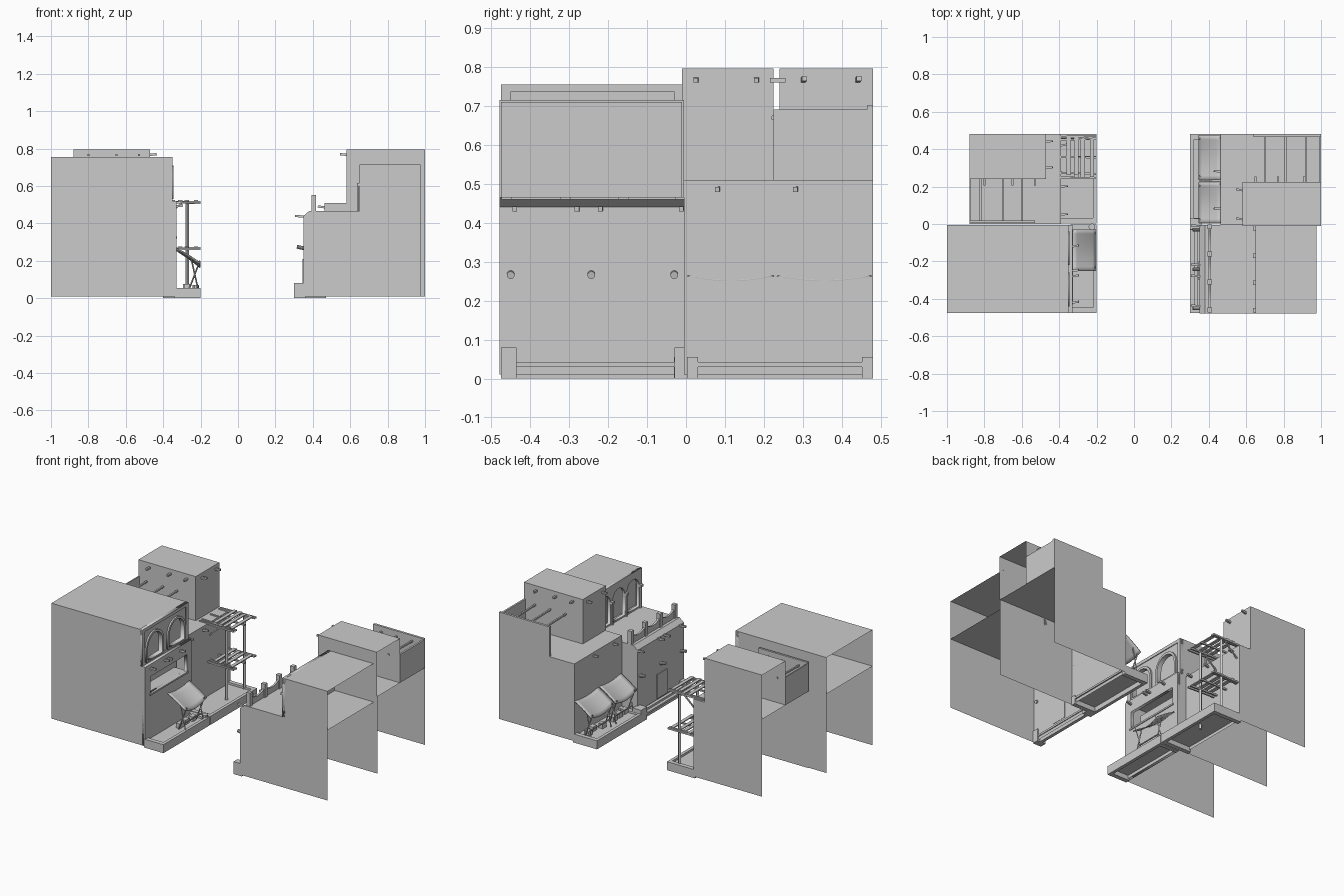
import bpy, math, random
from mathutils import Vector

if "Cube" in bpy.data.objects:
    bpy.data.objects.remove(bpy.data.objects["Cube"])

random.seed(4)


def mesh(name, verts, faces):
    me = bpy.data.meshes.new(name)
    me.from_pydata(verts, [], faces)
    me.update()
    ob = bpy.data.objects.new(name, me)
    bpy.context.collection.objects.link(ob)
    return ob


def box(name, x0, x1, y0, y1, z0, z1):
    v = [(x, y, z) for x in (x0, x1) for y in (y0, y1) for z in (z0, z1)]
    return mesh(name, v, [(0, 1, 3, 2), (4, 6, 7, 5), (0, 4, 5, 1),
                          (2, 3, 7, 6), (0, 2, 6, 4), (1, 5, 7, 3)])


def rod(name, p, q, r=0.006, sides=4):
    p, q = Vector(p), Vector(q)
    d = (q - p).normalized()
    a = d.orthogonal().normalized()
    if abs(d.z) < 0.9:
        a = d.cross(Vector((0, 0, 1))).normalized()
    b = d.cross(a)
    ring = [(a * math.cos(t) + b * math.sin(t)) * r * (1.4 if sides == 4 else 1)
            for t in [math.tau * (i + 0.5) / sides for i in range(sides)]]
    v = [tuple(p + c) for c in ring] + [tuple(q + c) for c in ring]
    f = [(i, (i + 1) % sides, sides + (i + 1) % sides, sides + i) for i in range(sides)]
    f += [tuple(reversed(range(sides))), tuple(range(sides, 2 * sides))]
    return mesh(name, v, f)


def shell(name, prof, y0, y1, skip=()):
    """Profile (x,z) swept along y: side walls and roof, open at back and bottom."""
    n = len(prof)
    v = [(x, y0, z) for x, z in prof] + [(x, y1, z) for x, z in prof]
    f = [(i, n + i, n + i + 1, i + 1) for i in range(n - 2) if i not in skip]
    f += [tuple(range(n)), tuple(reversed(range(n, 2 * n)))]
    if prof[0][0] < prof[-1][0]:
        f = [t[::-1] for t in f]
    f = [t[::-1] for t in f]
    return mesh(name, v, f)


def rect(y0, y1, z0, z1):
    return [(y0, z0), (y1, z0), (y1, z1), (y0, z1)]


def arch(yc, w, z0, z1, n=10):
    r = w / 2
    return [(yc - r, z0), (yc + r, z0)] + [
        (yc + r * math.cos(math.pi * i / n), z1 - r + r * math.sin(math.pi * i / n))
        for i in range(n + 1)]


def facade(name, x, thick, loops):
    """Wall in the yz plane with holes; the first loop is the outline."""
    cu = bpy.data.curves.new(name, 'CURVE')
    cu.dimensions, cu.fill_mode, cu.extrude = '2D', 'BOTH', thick / 2
    for pts in loops:
        s = cu.splines.new('POLY')
        s.points.add(len(pts) - 1)
        for p, (y, z) in zip(s.points, pts):
            p.co = (y, z, 0, 1)
        s.use_cyclic_u = True
    ob = bpy.data.objects.new(name, cu)
    bpy.context.collection.objects.link(ob)
    ob.location.x = x
    ob.rotation_euler = (math.pi / 2, 0, math.pi / 2)
    bpy.ops.object.select_all(action='DESELECT')
    ob.select_set(True)
    bpy.context.view_layer.objects.active = ob
    bpy.ops.object.convert(target='MESH')


def pegs(name, x, d, ys, z, length=0.035):
    for y in ys:
        rod(name, (x - d * 0.01, y, z), (x + d * length, y + 0.004, z + 0.005), 0.006)


def awning(name, xw, xf, y0, y1):
    n, m, v, f = 6, 10, [], []
    for i in range(n + 1):
        for j in range(m + 1):
            s, t = i / n, j / m
            z = 0.268 - 0.065 * s - 0.025 * math.sin(math.pi * t) * (0.5 + s / 2)
            v.append((xw + (xf - xw) * s, y0 + (y1 - y0) * t, z - 0.012 * s * s))
    for i in range(n):
        for j in range(m):
            a = i * (m + 1) + j
            f.append((a, a + m + 1, a + m + 2, a + 1))
    if xf < xw:
        f = [t[::-1] for t in f]
    ob = mesh(name, v, f)
    ob.data.shade_smooth()
    sol = ob.modifiers.new('cloth', 'SOLIDIFY')
    sol.thickness = 0.006
    # crossed poles and goods below
    k = xf - xw
    for y in (y0 + 0.02, y1 - 0.02):
        rod(name + '_pole', (xw + k * 0.5, y, 0.045), (xf - k * 0.03, y, 0.2), 0.003)
        rod(name + '_brace', (xw + k * 0.9, y, 0.045), (xw + k * 0.6, y, 0.21), 0.003)
    rod(name + '_bar', (xw + k * 0.8, y0 + 0.02, 0.09), (xw + k * 0.8, y1 - 0.02, 0.09), 0.003)
    for j in range(3):
        yc = y0 + (y1 - y0) * (0.22 + 0.28 * j)
        xc = xw + k * random.uniform(0.35, 0.6)
        box('goods_crate', xc - 0.015, xc + 0.015, yc - 0.02, yc + 0.02, 0.045, 0.075)


def pavement(name, xa, xb, y0, y1, street):
    box(name, min(xa, xb), max(xa, xb), y0, y1, 0.03, 0.042)
    d = 0.02 if xa > street else -0.02
    box(name + '_curb', min(street, street + d), max(street, street + d), y0, y1, 0.0, 0.055)
    for ya in (y0, y1 - 0.028):
        box(name + '_end_block', min(xa, xb), max(xa, xb), ya, ya + 0.028, 0.0, 0.055)


# left front house: shop below, two arches above
shell('left_front_ground_floor', [(-.33, .01), (-.33, .52), (-1, .52), (-1, .01)], -.475, -.005, skip=(0,))
shop = rect(-.42, -.05, .33, .44)
facade('left_front_shop_wall', -.34, .02, [rect(-.475, -.005, .01, .52), shop])
box('shop_window_back', -.43, -.425, -.45, -.02, .3, .46)
box('shop_window_sill', -.43, -.325, -.43, -.04, .32, .33)
shell('left_front_upper_floor', [(-.35, .52), (-.35, .755), (-1, .755), (-1, .52)], -.475, -.005, skip=(0,))
facade('left_front_arch_wall', -.366, .022, [rect(-.455, -.025, .52, .735),
       arch(-.35, .16, .54, .70), arch(-.13, .16, .54, .70)])
facade('left_front_arch_frame', -.36, .02, [rect(-.475, -.005, .52, .755), rect(-.45, -.03, .535, .735)])
box('left_front_arch_back', -.405, -.40, -.47, -.01, .52, .75)
for yc in (-.35, -.13):
    facade('left_front_arch_trim', -.36, .03, [arch(yc, .18, .53, .71), arch(yc, .15, .54, .695)])
pegs('left_front_peg', -.33, 1, (-.42, -.28, -.25, -.12), .49)
awning('left_awning', -.325, -.2, -.25, -.03)

# left back house with roof terrace and tall room
shell('left_back_ground_floor', [(-.39, .01), (-.39, .51), (-.88, .51), (-.88, .01)], .0, .48)
shell('left_back_roof_room', [(-.47, .51), (-.47, .795), (-.88, .795), (-.88, .51)], .24, .48)
box('left_terrace_side_parapet', -.88, -.53, .005, .018, .51, .70)
box('left_terrace_back_parapet', -.88, -.872, .018, .24, .51, .69)
pegs('left_back_peg', -.39, 1, (.05, .2, .42), .485)
pegs('left_room_peg', -.47, 1, (.3, .44), .765)
for x in (-.80, -.65, -.53):
    rod('left_room_side_peg', (x, .25, .765), (x, .205, .765))
for x in (-.82, -.70, -.60):
    rod('left_terrace_beam', (x, .01, .665), (x, .245, .67), .005)

# timber scaffold balconies
for z in (.265, .512):
    for y in (.25, .275, .36, .45, .465):
        a = random.uniform(-.008, .008)
        rod('balcony_joist', (-.4 if z < .4 else -.45, y, z), (-.2, y + a, z + a / 2), .005)
    for x in (-.35, -.31, -.275, -.225):
        a = random.uniform(-.012, .012)
        box('balcony_plank', x - .01, x + .012, .255 + a, .465 + a, z + .006, z + .012)
for y in (.27, .455):
    rod('balcony_post', (-.272, y, .0), (-.272, y, .525), .007)
    rod('balcony_strut', (-.39, y, .43), (-.30, y, .51), .004)

# right front house: roof terrace, railing and arcade
shell('right_front_ground_floor', [(.35, .01), (.35, .44), (.38, .465), (.975, .465), (.975, .01)], -.478, -.005)
shell('right_front_upper_floor', [(.65, .465), (.65, .715), (.975, .715), (.975, .465)], -.478, -.005, skip=(0,))
facade('right_front_arcade', .66, .02, [rect(-.478, -.005, .465, .715)] +
       [arch(y, .125, .475, .67) for y in (-.388, -.242, -.096)])
box('right_front_arcade_back', .69, .695, -.475, -.01, .465, .71)
for i in range(4):
    y = -.461 + .146 * i
    rod('arcade_column', (.648, y, .465), (.648, y, .6), .009, 8)
    box('arcade_capital', .635, .665, y - .012, y + .012, .6, .615)
for i in range(5):
    rod('shutter_slat', (.684, -.2 + i * .016, .47), (.684, -.2 + i * .016, .62), .003)
posts = (-.46, -.31, -.16, -.015)
for y in posts:
    box('railing_post', .392, .418, y - .013, y + .013, .46, .552)
for a, b in zip(posts, posts[1:]):
    # panel with a dipped top edge
    top = [(b + (a - b) * i / 8, .525 - .025 * math.sin(math.pi * i / 8)) for i in range(9)]
    facade('railing_panel', .405, .012, [[(a, .46), (b, .46)] + top])
pegs('right_front_upper_peg', .35, -1, (-.44, -.28, -.22, -.012), .435, .045)
for y in (-.45, -.243, -.03):
    rod('right_front_lower_log', (.36, y, .265), (.315, y, .275), .01, 10)
box('right_front_door', .344, .352, -.30, -.20, .055, .21)

# right back house, mirrored layout of the left one
shell('right_back_ground_floor', [(.462, .01), (.462, .508), (1, .508), (1, .01)], -.005, .48)
shell('right_back_roof_room', [(.58, .508), (.58, .795), (1, .795), (1, .508)], -.01, .225)
box('right_terrace_side_parapet', .64, 1, .465, .48, .508, .70)
box('right_terrace_back_parapet', .988, 1, .225, .465, .508, .69)
pegs('right_back_peg', .462, -1, (.08, .28), .485)
pegs('right_room_peg', .58, -1, (.025, .18), .765)
for x in (.65, .77, .91):
    rod('right_room_side_peg', (x, .215, .765), (x, .255, .765))
for x in (.70, .81, .92):
    rod('right_terrace_beam', (x, .22, .67), (x, .47, .665), .005)
awning('right_awning_a', .46, .345, .005, .225)
awning('right_awning_b', .46, .345, .235, .475)

# raised pavements on both sides of the street
pavement('left_front_pavement', -.34, -.2, -.475, -.003, -.2)
pavement('left_back_pavement', -.40, -.2, .003, .48, -.2)
pavement('right_front_pavement', .355, .3, -.475, -.003, .32)
pavement('right_back_pavement', .47, .3, .003, .48, .3)
box('right_corner_block', .3, .36, -.03, .03, 0, .08)
box('right_end_block', .3, .36, -.475, -.435, 0, .08)
rod('left_corner_stub', (-.225, -.015, 0), (-.225, -.015, .07), .018, 10)
